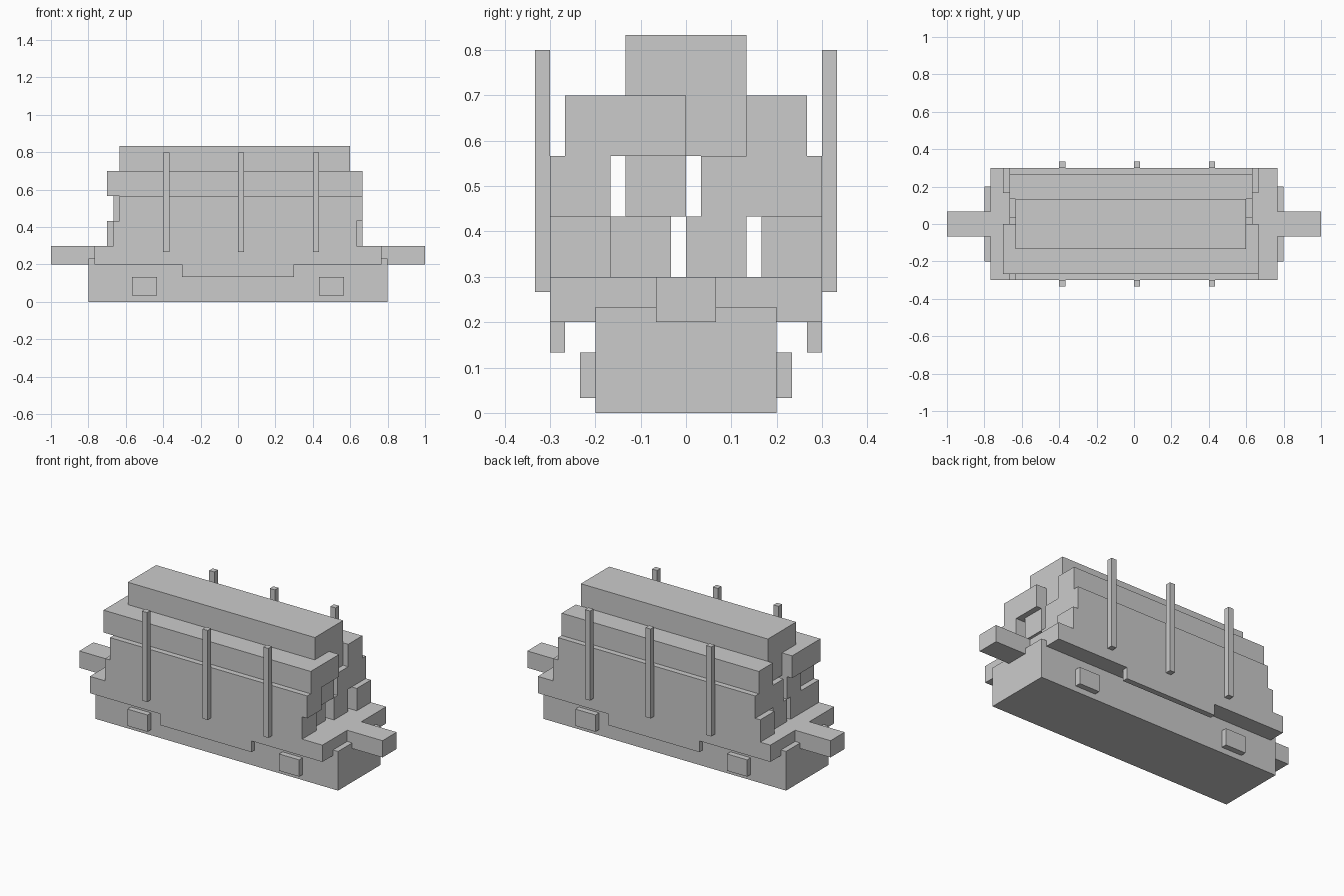
import bpy, bmesh

if "Cube" in bpy.data.objects:
    bpy.data.objects.remove(bpy.data.objects["Cube"])

U = 1 / 30  # block grid unit


def box(name, x0, x1, y0, y1, z0, z1):
    """Axis-aligned block given by its limits in grid units."""
    bm = bmesh.new()
    bmesh.ops.create_cube(bm, size=1)
    for v in bm.verts:
        v.co = ((x0 if v.co.x < 0 else x1) * U,
                (y0 if v.co.y < 0 else y1) * U,
                (z0 if v.co.z < 0 else z1) * U)
    mesh = bpy.data.meshes.new(name)
    bm.to_mesh(mesh)
    bm.free()
    ob = bpy.data.objects.new(name, mesh)
    bpy.context.collection.objects.link(ob)
    return ob


# Undercarriage and deck
box("undercarriage", -24, 24, -6, 6, 0, 7)
box("deck", -23, 23, -9, 9, 6, 9)

# Couplers at both ends
box("coupler_left", -30, -23, -2, 2, 6, 9)
box("coupler_right", 23, 30, -2, 2, 6, 9)

# Parts repeated on both long sides
for side, s in (("front", -1), ("back", 1)):
    def side_box(name, x0, x1, ya, yb, z0, z1):
        y0, y1 = sorted((s * ya, s * yb))
        box(f"{side}_{name}", x0, x1, y0, y1, z0, z1)

    side_box("sill", -9, 9, 8, 9, 4, 6)
    for x in (-17, 13):
        side_box("axle_box", x, x + 4, 6, 7, 1, 4)
    for x in (-12, 0, 12):
        side_box("stake", x, x + 1, 9, 10, 8, 24)

# Stacked logs: rows from the bottom, each log is (y start, x start, x end)
rows = [
    [(-9, -20, 19), (-5, -20, 18), (0, -20, 19), (5, -21, 20)],
    [(-9, -19, 20), (-4, -20, 19), (1, -20, 19), (5, -20, 19)],
    [(-8, -21, 20), (-4, -21, 20), (0, -19, 18), (4, -20, 19)],
    [(-4, -19, 18), (0, -19, 18)],
]
for r, logs in enumerate(rows):
    for y, x0, x1 in logs:
        box(f"log_row_{r + 1}", x0, x1, y, y + 4, 9 + 4 * r, 13 + 4 * r)
